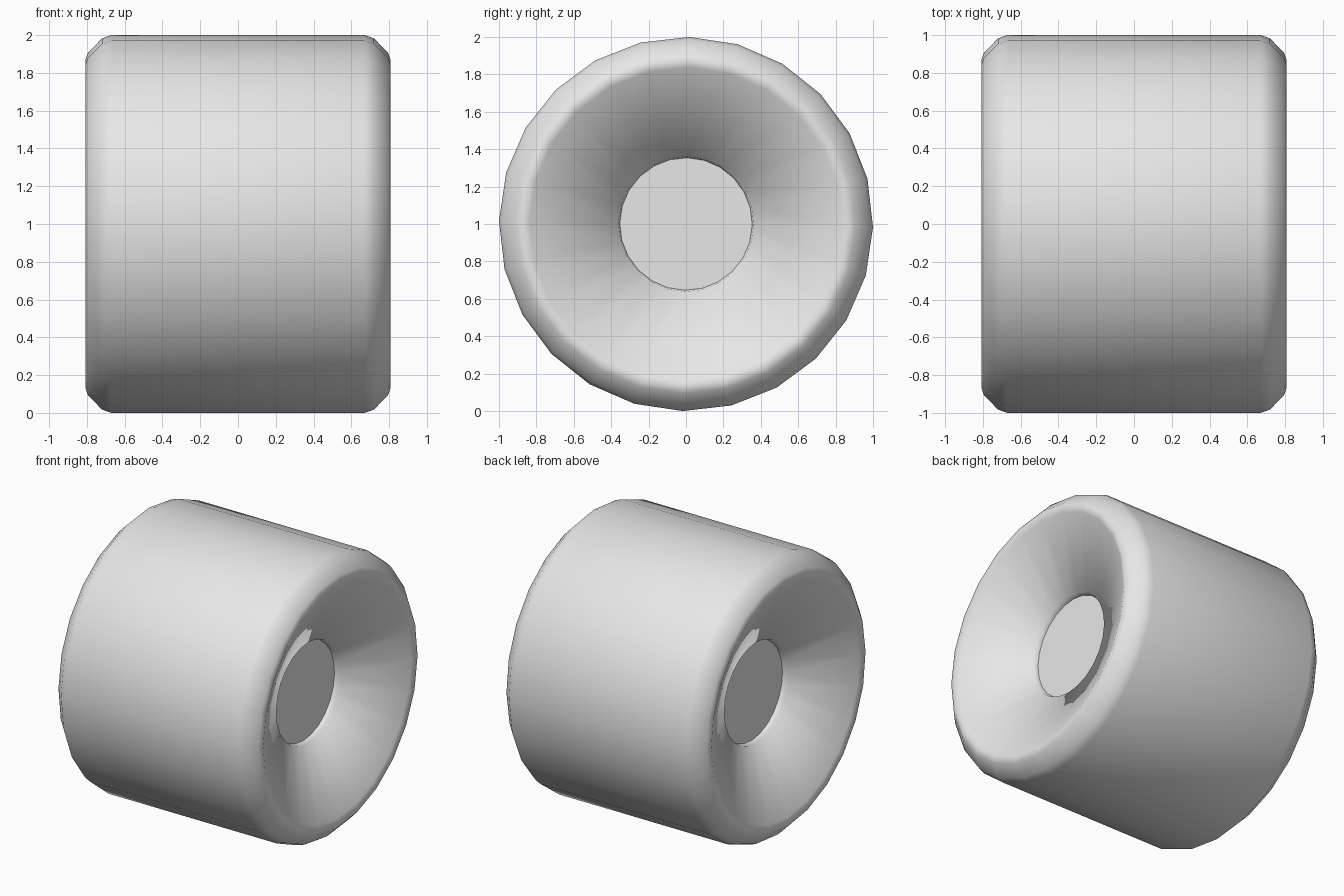
import bpy
import bmesh
from math import cos, sin, radians, tau

if "Cube" in bpy.data.objects:
    bpy.data.objects.remove(bpy.data.objects["Cube"], do_unlink=True)

SIDES = 24
TILT = radians(-1)

# Plain grey material
grey = bpy.data.materials.new("plain grey")
grey.use_nodes = True
grey.diffuse_color = (0.8, 0.8, 0.8, 1)
grey.node_tree.nodes["Principled BSDF"].inputs["Base Color"].default_value = (0.8, 0.8, 0.8, 1)

# Half profile (x, radius): tread edge, rounded shoulder, lip, dished cone, hub recess
half = [(0.67, 1.0), (0.72, 0.983), (0.795, 0.905), (0.808, 0.868),
        (0.795, 0.838), (0.558, 0.362), (0.52, 0.354)]
profile = [(-x, r) for x, r in reversed(half)] + half

# Revolve the profile about the x axis and cap both hubs
bm = bmesh.new()
angles = [TILT + tau * i / SIDES for i in range(SIDES)]
rings = [[bm.verts.new((x, r * cos(a), 1 + r * sin(a))) for a in angles]
         for x, r in profile]
for a, b in zip(rings, rings[1:]):
    for i in range(SIDES):
        j = (i + 1) % SIDES
        bm.faces.new((a[i], a[j], b[j], b[i]))
bm.faces.new(rings[0])
bm.faces.new(rings[-1])
bmesh.ops.recalc_face_normals(bm, faces=bm.faces)

mesh = bpy.data.meshes.new("wheel")
bm.to_mesh(mesh)
bm.free()
mesh.materials.append(grey)
wheel = bpy.data.objects.new("wheel", mesh)
bpy.context.collection.objects.link(wheel)

# Smooth rubber surface with crisp hub edges
bpy.ops.object.select_all(action='DESELECT')
wheel.select_set(True)
bpy.context.view_layer.objects.active = wheel
bpy.ops.object.shade_smooth_by_angle(angle=radians(65))
